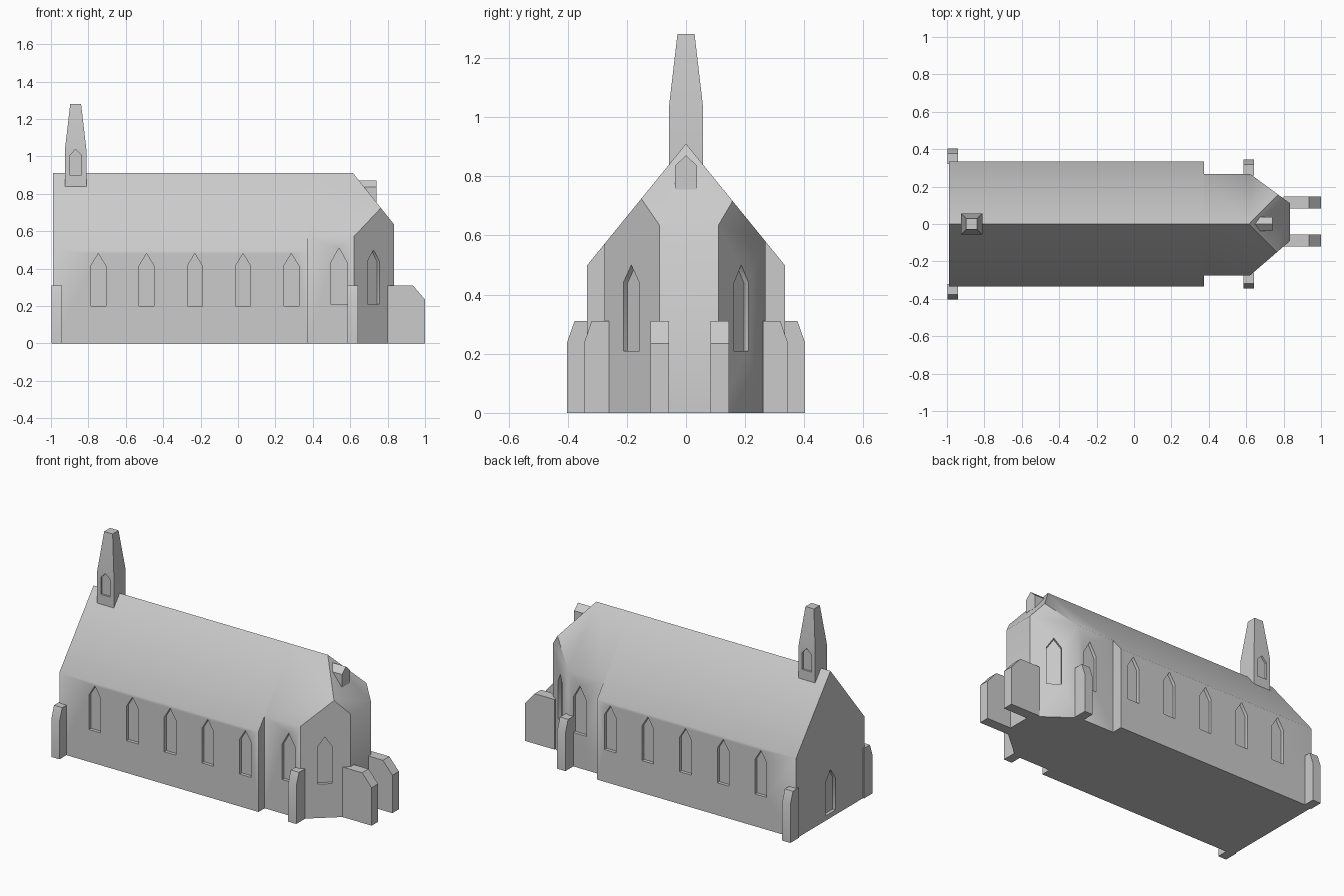
import bpy, bmesh, math
from mathutils import Vector as V

if "Cube" in bpy.data.objects:
    bpy.data.objects.remove(bpy.data.objects["Cube"])

stone = bpy.data.materials.new("grey_stone")
stone.diffuse_color = (0.6, 0.6, 0.6, 1)
stone.use_nodes = True
stone.node_tree.nodes["Principled BSDF"].inputs["Base Color"].default_value = stone.diffuse_color
X, Y, Z = V((1, 0, 0)), V((0, 1, 0)), V((0, 0, 1))
RIDGE, SLOPE = 0.91, 1.23


def make(name, bm):
    bmesh.ops.recalc_face_normals(bm, faces=bm.faces[:])
    mesh = bpy.data.meshes.new(name)
    bm.to_mesh(mesh)
    bm.free()
    mesh.materials.append(stone)
    ob = bpy.data.objects.new(name, mesh)
    bpy.context.collection.objects.link(ob)
    return ob


def prism(name, pts, origin, u, v, w):
    """Polygon in the u/v plane at origin, extruded by vector w."""
    bm = bmesh.new()
    face = bm.faces.new([bm.verts.new(V(origin) + u * a + v * b) for a, b in pts])
    geo = bmesh.ops.extrude_face_region(bm, geom=[face])["geom"]
    bmesh.ops.translate(bm, vec=w, verts=[g for g in geo if isinstance(g, bmesh.types.BMVert)])
    return make(name, bm)


def shade(ob):
    bpy.ops.object.select_all(action='DESELECT')
    ob.select_set(True)
    bpy.context.view_layer.objects.active = ob
    bpy.ops.object.shade_smooth_by_angle(angle=math.radians(40))


def cut_lancets(ob, windows, depth=0.02):
    """Recess pointed windows: (centre on the wall at sill, outward normal, width, spring, apex)."""
    for c, n, wid, spring, apex in windows:
        n = V(n).normalized()
        h = wid / 2
        pts = [(-h, 0), (h, 0), (h, spring), (0, apex), (-h, spring)]
        cutter = prism("window_cutter", pts, V(c) - n * depth, n.cross(Z), Z, n * (depth + 0.03))
        mod = ob.modifiers.new("window", 'BOOLEAN')
        mod.operation, mod.solver, mod.object = 'DIFFERENCE', 'EXACT', cutter
        bpy.context.view_layer.objects.active = ob
        bpy.ops.object.modifier_apply(modifier=mod.name)
        bpy.data.objects.remove(cutter)
    shade(ob)


# Nave with gabled roof
eave = RIDGE - 0.335 * SLOPE
nave = prism("nave", [(-0.335, 0), (0.335, 0), (0.335, eave), (0, RIDGE), (-0.335, eave)],
             (-0.99, 0, 0), Y, Z, X * 1.365)
wins = [((-0.747 + 0.258 * i, s * 0.335, 0.2), (0, s, 0), 0.08, 0.215, 0.28)
        for i in range(5) for s in (-1, 1)]
wins.append(((-0.99, 0, 0.03), (-1, 0, 0), 0.1, 0.2, 0.27))
cut_lancets(nave, wins)

# Chancel with hipped, three-sided end: a block trimmed by roof and wall planes
bm = bmesh.new()
bmesh.ops.create_cube(bm, size=1)
for v in bm.verts:
    v.co = V((0.375 if v.co.x < 0 else 0.835, -0.275 if v.co.y < 0 else 0.268, 0 if v.co.z < 0 else 1))
south = (V((0.62, -0.275, 0)), V((0.185, -0.215, 0)))
north = (V((0.62, 0.268, 0)), V((0.158, 0.215, 0)))
for co, no in [(V((0, 0, RIDGE)), V((0, SLOPE, 1))), (V((0, 0, RIDGE)), V((0, -SLOPE, 1))),
               (V((0.615, 0, RIDGE)), V((1.25, 0, 1))), south, north]:
    bmesh.ops.bisect_plane(bm, geom=bm.verts[:] + bm.edges[:] + bm.faces[:], dist=1e-5,
                           plane_co=co, plane_no=no, clear_outer=True)
    bmesh.ops.contextual_create(bm, geom=[e for e in bm.edges if e.is_boundary])
chancel = make("chancel", bm)
wins = [((0.54, y, 0.21), (0, y, 0), 0.09, 0.22, 0.30) for y in (-0.275, 0.268)]
for (co, no), y in ((south, -0.185), (north, 0.187)):
    x = co.x + (co.y - y) * no.y / no.x
    wins.append(((x, y, 0.21), no, 0.083, 0.23, 0.29))
cut_lancets(chancel, wins)

# Side buttresses, at the west corners and beside the chancel end
for side, s in (("south", -1), ("north", 1)):
    for place, x, y in (("west", -0.997, 0.32), ("chancel", 0.585, 0.26)):
        out = 0.403 if place == "west" else 0.345
        shade(prism(f"{place}_buttress_{side}",
                    [(y, 0), (out, 0), (out, 0.235), (out - 0.026, 0.31), (y, 0.31)],
                    (x, 0, 0), Y * s, Z, X * 0.056))

# Long buttresses on the east end
for side, y in (("south", -0.12), ("north", 0.083)):
    shade(prism(f"east_buttress_{side}",
                [(0.8, 0), (1, 0), (1, 0.235), (0.935, 0.31), (0.8, 0.31)],
                (0, y, 0), X, Z, Y * 0.063))

# Small dormer on the hip
shade(prism("hip_dormer", [(-0.038, 0.755), (0.038, 0.755), (0.038, 0.835), (0, 0.87), (-0.038, 0.835)],
            (0.62, 0, 0), Y, Z, X * 0.12))

# Bell turret and tapering spire, stacked square rings
bm = bmesh.new()
rings = [[bm.verts.new((-0.868 + sx * h, sy * h, z)) for sx, sy in ((-1, -1), (1, -1), (1, 1), (-1, 1))]
         for h, z in ((0.057, 0.8), (0.057, 1.04), (0.029, 1.28))]
bm.faces.new(rings[0])
bm.faces.new(rings[-1])
for a, b in zip(rings, rings[1:]):
    for i in range(4):
        j = (i + 1) % 4
        bm.faces.new((a[i], a[j], b[j], b[i]))
turret = make("bell_turret", bm)
cut_lancets(turret, [((-0.868, s * 0.057, 0.9), (0, s, 0), 0.064, 0.105, 0.138) for s in (-1, 1)], 0.012)
